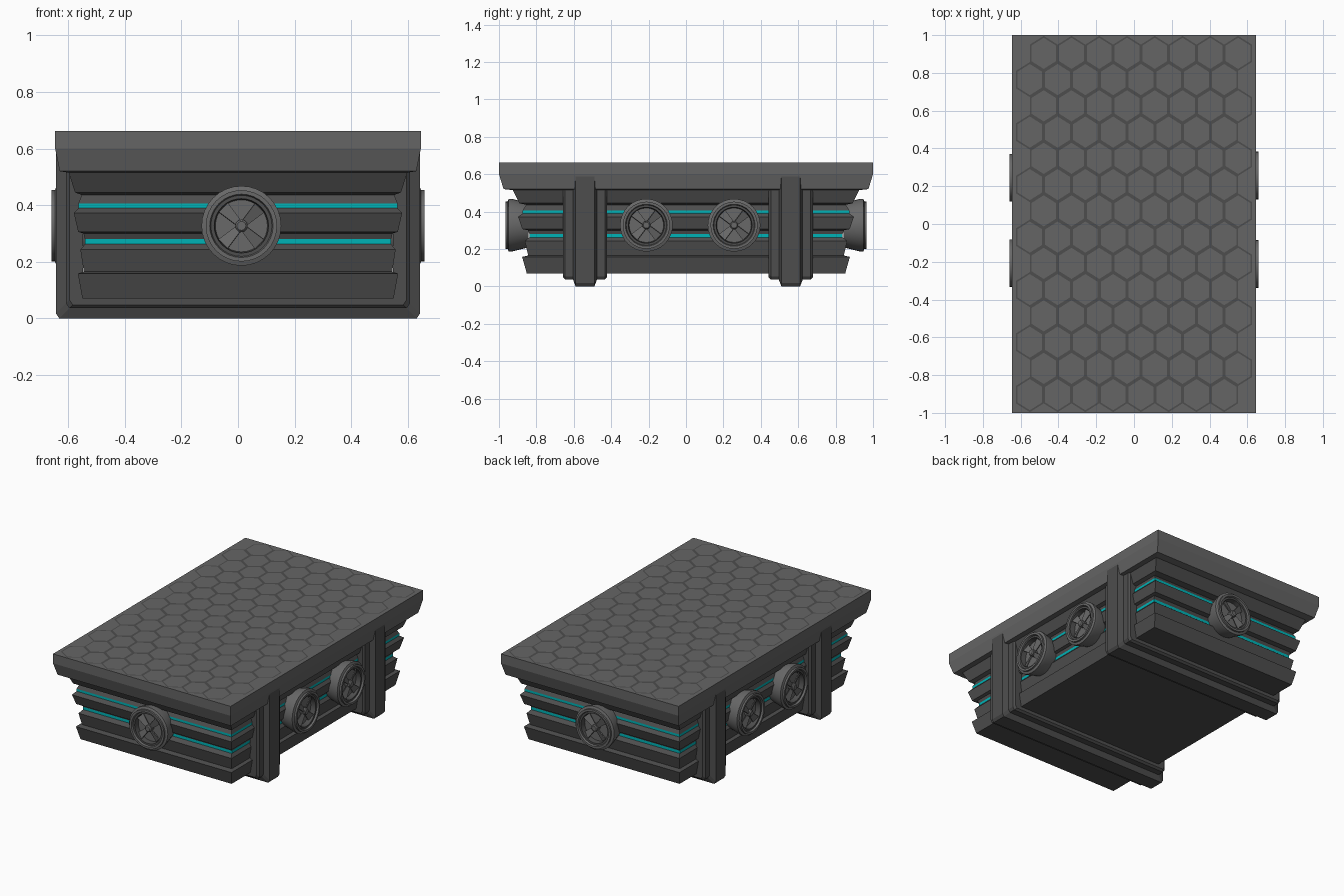
import bpy, bmesh, math
from mathutils import Vector, Matrix

if "Cube" in bpy.data.objects:
    bpy.data.objects.remove(bpy.data.objects["Cube"])

ASPECT = 1.548


def material(name, r, g, b):
    m = bpy.data.materials.new(name)
    m.diffuse_color = (r, g, b, 1)
    m.use_nodes = True
    m.node_tree.nodes["Principled BSDF"].inputs["Base Color"].default_value = m.diffuse_color
    return m


SLAB = material("slab_grey", 0.13, 0.13, 0.13)
DARK = material("dark_grey", 0.075, 0.075, 0.075)
FAN = material("fan_grey", 0.14, 0.14, 0.14)
TEAL = material("teal_light", 0.0, 0.45, 0.47)


def finish(name, bm, mats, smooth=False):
    bmesh.ops.recalc_face_normals(bm, faces=bm.faces)
    me = bpy.data.meshes.new(name)
    bm.to_mesh(me)
    bm.free()
    for m in mats:
        me.materials.append(m)
    ob = bpy.data.objects.new(name, me)
    bpy.context.collection.objects.link(ob)
    if smooth:
        bpy.context.view_layer.objects.active = ob
        ob.select_set(True)
        bpy.ops.object.shade_smooth_by_angle(angle=math.radians(30))
        ob.select_set(False)
    return ob


def loft(bm, loops, caps=True, bands=()):
    """Bridge closed loops of equal length; bands lists the coloured steps."""
    rows = [[bm.verts.new(p) for p in loop] for loop in loops]
    n = len(rows[0])
    for k in range(len(rows) - 1):
        for i in range(n):
            j = (i + 1) % n
            f = bm.faces.new((rows[k][i], rows[k][j], rows[k + 1][j], rows[k + 1][i]))
            f.material_index = 1 if k in bands else 0
    if caps:
        bm.faces.new(rows[0])
        bm.faces.new(rows[-1])


def stack(name, profile, mats, bands=()):
    """Rectangular rings from a (half width, height) profile."""
    bm = bmesh.new()
    loft(bm, [[(sx * w, sy * w * ASPECT, z) for sx, sy in
               ((-1, -1), (1, -1), (1, 1), (-1, 1))] for w, z in profile], bands=bands)
    return finish(name, bm, mats)


# Top slab with tapered lower edge
stack("top_slab", [(0.60, 0.515), (0.63, 0.52), (0.646, 0.60), (0.646, 0.662)], [SLAB])

# Ribbed body with two lit grooves
stack("ribbed_body", [
    (0.55, 0.07), (0.566, 0.158), (0.545, 0.165), (0.557, 0.243), (0.541, 0.262),
    (0.541, 0.280), (0.546, 0.300), (0.565, 0.306), (0.580, 0.372), (0.564, 0.390),
    (0.564, 0.406), (0.552, 0.436), (0.576, 0.445), (0.60, 0.52)],
    [DARK, TEAL], bands=(4, 9))

# Hexagon pattern on the slab top
bm = bmesh.new()
HW, PITCH = 0.147, 0.139
for row in range(14):
    for col in range(8):
        cx = -0.625 + HW * (col + 0.5 + 0.5 * (row % 2))
        cy = -0.9035 + PITCH * row
        shape = [(0, 2 / 3 * PITCH), (HW / 2, PITCH / 3), (HW / 2, -PITCH / 3),
                 (0, -2 / 3 * PITCH), (-HW / 2, -PITCH / 3), (-HW / 2, PITCH / 3)]
        loft(bm, [[(cx + s * x, cy + s * y, 0.6635) for x, y in shape] for s in (1, 0.89)],
             caps=False)
bmesh.ops.remove_doubles(bm, verts=bm.verts, dist=0.0005)
finish("hexagon_grid", bm, [DARK])

# Straps: a hat-shaped section swept down one side, under the body and up the other
SECTION = [(-0.118, -0.06), (-0.118, -0.012), (-0.106, 0), (-0.064, 0), (-0.05, 0.036),
           (0.05, 0.036), (0.064, 0), (0.106, 0), (0.118, -0.012), (0.118, -0.06)]


def strap_point(k, d):
    x, zb = 0.608 + d, 0.036 - d
    top = 0.515 + max(d, 0) * 2
    half = [(x, top), (x, zb + 0.018), (x - 0.012, zb)]
    path = half + [(-a, b) for a, b in reversed(half)]
    return path[k]


for name, yc in (("front_strap", -0.54), ("back_strap", 0.56)):
    bm = bmesh.new()
    loops = []
    for k in range(6):
        pts = [(strap_point(k, d), yc + y) for y, d in SECTION]
        loops.append([(p[0], y, p[1]) for p, y in pts])
    loft(bm, loops)
    finish(name, bm, [DARK])


# Round fans: lathed housing, four twisted blades and a hub
def fan(name, centre, direction):
    place = Matrix.Translation(centre) @ Vector(direction).to_track_quat('Z', 'Y').to_matrix().to_4x4()
    bm = bmesh.new()
    profile = [(0.118, -0.125), (0.141, -0.035), (0.141, -0.018), (0.126, -0.012), (0.126, 0),
               (0.112, 0), (0.108, -0.012), (0.096, -0.012), (0.092, -0.045)]
    n = 32
    loft(bm, [[(r * math.cos(2 * math.pi * i / n), r * math.sin(2 * math.pi * i / n), d)
               for i in range(n)] for r, d in profile], bands=(6, 7))
    for i in range(4):
        turn = Matrix.Rotation(math.pi / 4 + i * math.pi / 2, 4, 'Z')
        twist = Matrix.Rotation(math.radians(20), 4, 'X')
        loops = [[turn @ twist @ Vector((x, sy * w, sz * 0.003)) + Vector((0, 0, -0.026))
                  for sy, sz in ((-1, -1), (1, -1), (1, 1), (-1, 1))]
                 for x, w in ((0.012, 0.012), (0.091, 0.024))]
        loft(bm, loops)
    loft(bm, [[(r * math.cos(math.pi * i / 6), r * math.sin(math.pi * i / 6), d)
               for i in range(12)] for r, d in ((0.022, -0.045), (0.022, -0.014), (0.016, -0.008))])
    bm.transform(place)
    finish(name, bm, [FAN, DARK], smooth=True)


Z = 0.327
fan("front_fan", (0.012, -0.966, Z), (0, -1, 0))
fan("back_fan", (0, 0.966, Z), (0, 1, 0))
for side, s, ys in (("right", 1, (-0.212, 0.257)), ("left", -1, (-0.207, 0.245))):
    for label, y in zip(("front", "back"), ys):
        fan(f"{side}_{label}_fan", (s * 0.659, y, Z), (s, 0, 0))
